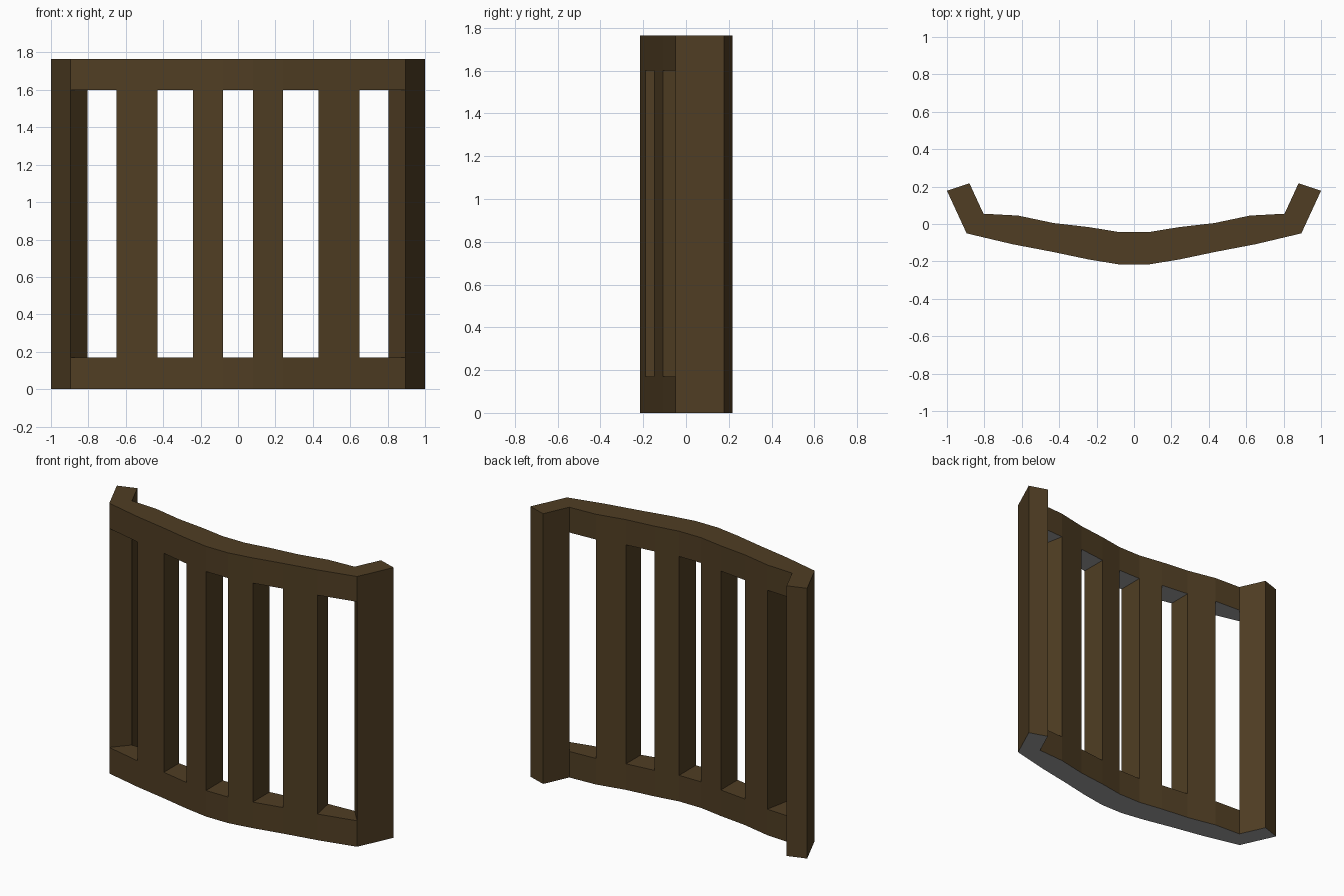
import bpy, bmesh

if "Cube" in bpy.data.objects:
    bpy.data.objects.remove(bpy.data.objects["Cube"])

# Plan stations from left tip to centre: (front x, y), (back x, y)
half = [((-1.0, 0.178), (-0.88, 0.218)),
        ((-0.895, -0.05), (-0.805, 0.055)),
        ((-0.65, -0.108), (-0.62, 0.045)),
        ((-0.43, -0.15), (-0.43, 0.005)),
        ((-0.24, -0.19), (-0.24, -0.017)),
        ((-0.08, -0.216), (-0.08, -0.043))]
stations = half + [tuple((-x, y) for x, y in s) for s in reversed(half)]
levels = [0, 0.17, 1.6, 1.765]


def material(name, color):
    m = bpy.data.materials.new(name)
    m.diffuse_color = color
    m.use_nodes = True
    m.node_tree.nodes["Principled BSDF"].inputs["Base Color"].default_value = m.diffuse_color
    return m


wood = material("dark_wood", (0.08, 0.048, 0.017, 1))
bare = material("bare_underside", (0.35, 0.35, 0.35, 1))


# Rails fill the lower and upper rows; posts and slats fill every other middle cell
def solid(i, j):
    return 0 <= i < len(stations) - 1 and 0 <= j < 3 and (j != 1 or i % 2 == 0)


bm = bmesh.new()
grid = {(i, s, j): bm.verts.new((*stations[i][s], z))
        for i in range(len(stations)) for s in (0, 1) for j, z in enumerate(levels)}


def face(*keys, mat=0):
    bm.faces.new([grid[k] for k in keys]).material_index = mat


for i in range(len(stations) - 1):
    for j in range(3):
        if not solid(i, j):
            continue
        a, b, c, d = i, i + 1, j, j + 1
        # front and back
        face((a, 0, c), (b, 0, c), (b, 0, d), (a, 0, d))
        face((b, 1, c), (a, 1, c), (a, 1, d), (b, 1, d))
        # exposed sides, underside and top
        if not solid(i - 1, j):
            face((a, 1, c), (a, 0, c), (a, 0, d), (a, 1, d))
        if not solid(i + 1, j):
            face((b, 0, c), (b, 1, c), (b, 1, d), (b, 0, d))
        if not solid(i, j - 1):
            face((a, 0, c), (a, 1, c), (b, 1, c), (b, 0, c), mat=1)
        if not solid(i, j + 1):
            face((a, 0, d), (b, 0, d), (b, 1, d), (a, 1, d))

mesh = bpy.data.meshes.new("slatted_backrest")
bm.to_mesh(mesh)
bm.free()
mesh.materials.append(wood)
mesh.materials.append(bare)
bpy.context.collection.objects.link(bpy.data.objects.new("slatted_backrest", mesh))
